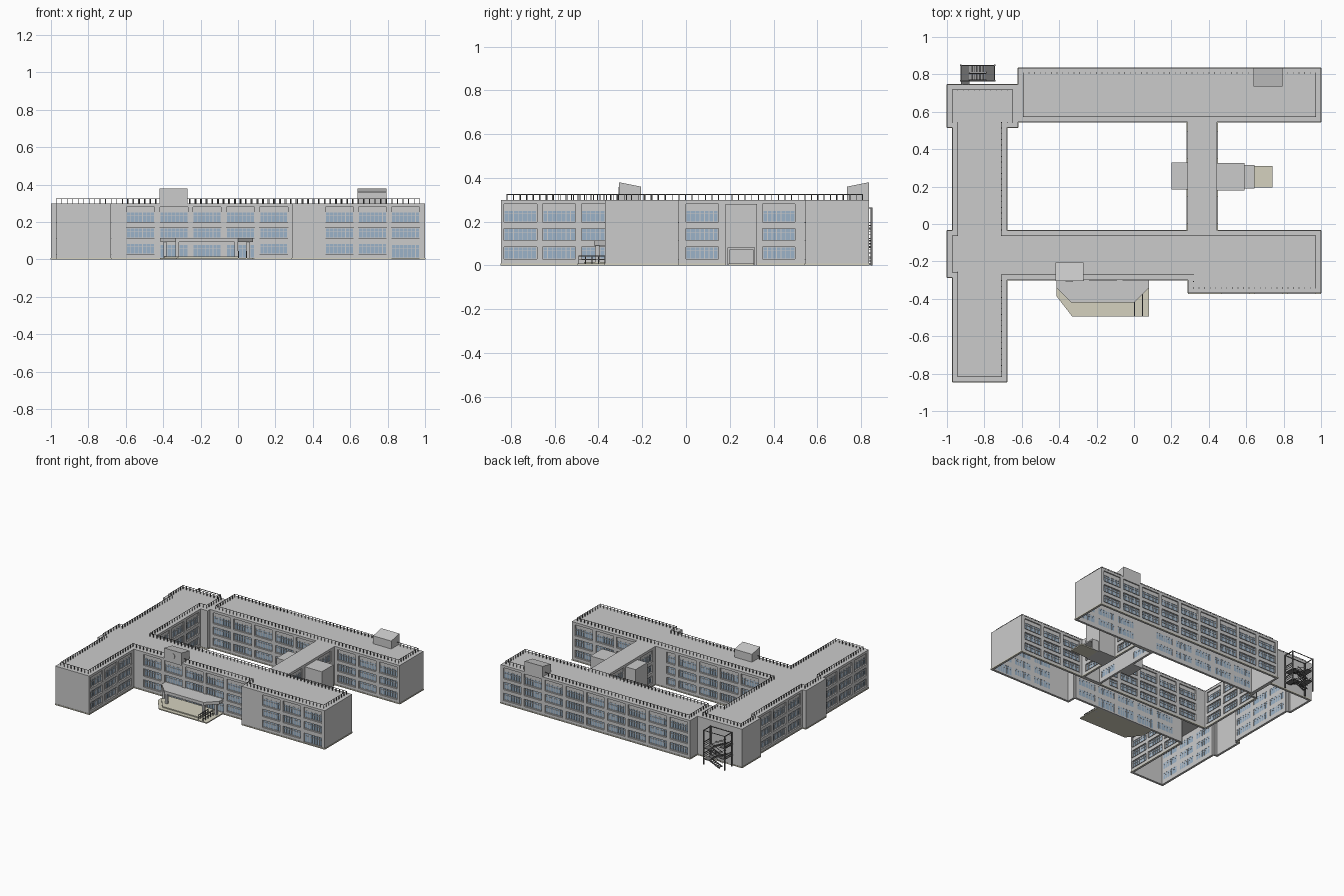
import bpy, bmesh, math
from mathutils import Vector, Matrix

if "Cube" in bpy.data.objects:
    bpy.data.objects.remove(bpy.data.objects["Cube"])

def material(name, rgb):
    m = bpy.data.materials.new(name)
    m.diffuse_color = (*rgb, 1)
    m.use_nodes = True
    m.node_tree.nodes["Principled BSDF"].inputs["Base Color"].default_value = m.diffuse_color
    return m

GLASS = material("window_blue", (0.33, 0.45, 0.58))
WHITE = material("frame_white", (0.8, 0.82, 0.83))
DARK = material("dark_metal", (0.16, 0.16, 0.16))
BEIGE = material("beige_stone", (0.66, 0.64, 0.52))
TOP, T = 0.295, 0.014                     # wall height, wall thickness
FLOORS = [(0.03, 0.085), (0.114, 0.17), (0.198, 0.28)]
DOORS = [(0.008, 0.08)] + FLOORS[1:]

def finish(bm, name, mat=None):
    bmesh.ops.recalc_face_normals(bm, faces=bm.faces)
    me = bpy.data.meshes.new(name)
    bm.to_mesh(me)
    bm.free()
    ob = bpy.data.objects.new(name, me)
    bpy.context.collection.objects.link(ob)
    if mat:
        me.materials.append(mat)
    return ob

def box(bm, lo, hi, M=Matrix()):
    lo, hi = Vector(lo), Vector(hi)
    S = Matrix.Translation((lo + hi) / 2) @ Matrix.Diagonal((*(hi - lo), 1))
    return bmesh.ops.create_cube(bm, size=1, matrix=M @ S)["verts"]

def prism(bm, pts, z0, z1):
    f = bm.faces.new([bm.verts.new((x, y, z0)) for x, y in pts])
    r = bmesh.ops.extrude_face_region(bm, geom=[f], use_keep_orig=True)
    vs = [g for g in r["geom"] if isinstance(g, bmesh.types.BMVert)]
    bmesh.ops.translate(bm, verts=vs, vec=(0, 0, z1 - z0))

def beam(bm, p, q, w, h):
    p, q = Vector(p), Vector(q)
    d = q - p
    M = Matrix.Translation(p) @ d.to_track_quat('X', 'Z').to_matrix().to_4x4()
    box(bm, (0, -w / 2, -h / 2), (d.length, w / 2, h / 2), M)

def frame_along(a, b):
    # local x runs along the wall, local y points into the building
    u = Vector((*b, 0)) - Vector((*a, 0))
    L = u.length
    u.normalize()
    n = Vector((-u.y, u.x, 0))
    M = Matrix((u, n, Vector((0, 0, 1)))).transposed().to_4x4()
    return Matrix.Translation((*a, 0)) @ M, L

def bays(lo, hi, n, w=0.15):
    p = (hi - lo) / n
    return [(lo + p * i + (p - w) / 2, lo + p * i + (p + w) / 2) for i in range(n)]

def window(glass, frames, wall, M, s0, s1, z0, z1):
    head = min(z1, z0 + 0.055) if z0 > 0.02 else z1
    if head < z1:                          # recessed panel above the top windows
        box(wall, (s0, 0.009, head), (s1, T, z1), M)
    box(glass, (s0, 0.011, z0), (s1, 0.013, head), M)
    n = max(2, round((s1 - s0) / 0.022))
    for i in range(n + 1):
        s = s0 + 0.0015 + (s1 - s0 - 0.003) * i / n
        box(frames, (s - 0.0015, 0.008, z0), (s + 0.0015, T, head), M)
    for z in (z0, z0 + (head - z0) * 0.66, head - 0.003):
        box(frames, (s0, 0.008, z), (s1, T, z + 0.003), M)
    if z0 > 0.02:
        box(frames, (s0, -0.003, z0 - 0.003), (s1, 0.01, z0), M)

def building(name, outline, openings, doors=()):
    """outline runs anticlockwise; openings maps edge index to bay ranges on its axis"""
    wall, glass, frames, plinth = (bmesh.new() for _ in range(4))
    for i, a in enumerate(outline):
        b = outline[(i + 1) % len(outline)]
        M, L = frame_along(a, b)
        ax = 0 if abs(b[0] - a[0]) > abs(b[1] - a[1]) else 1
        spans = sorted((*sorted((abs(lo - a[ax]), abs(hi - a[ax]))), (i, k) in doors)
                       for k, (lo, hi) in enumerate(openings.get(i, [])))
        s = 0
        for s0, s1, door in spans:
            box(wall, (s, 0, 0), (s0, T, TOP), M)
            z = 0
            for z0, z1 in DOORS if door else FLOORS:
                box(wall, (s0, 0, z), (s1, T, z0), M)
                window(glass, frames, wall, M, s0, s1, z0, z1)
                z = z1
            box(wall, (s0, 0, z), (s1, T, TOP), M)
            s = s1
        box(wall, (s, 0, 0), (L, T, TOP), M)
        box(plinth, (0, -0.003, 0), (L, 0, 0.008), M)
    finish(wall, name + "_walls")
    finish(glass, name + "_glass", GLASS)
    finish(frames, name + "_window_frames", WHITE)
    finish(plinth, name + "_plinth", BEIGE)
    roof = bmesh.new()
    prism(roof, outline, TOP - 0.004, TOP + 0.004)
    finish(roof, name + "_roof")

def railing(name, outline, inset=0.028):
    bm = bmesh.new()
    n = len(outline)
    pts = []
    for i in range(n):                     # inset corner of a right-angled outline
        p, q, r = (Vector(outline[(i + k) % n]) for k in (-1, 0, 1))
        u, v = (q - p).normalized(), (r - q).normalized()
        pts.append(q + inset * (Vector((-u.y, u.x)) + Vector((-v.y, v.x))))
    for i in range(n):
        M, L = frame_along(pts[i], pts[(i + 1) % n])
        k = max(1, round(L / 0.03))
        for j in range(k):
            box(bm, (L * j / k - 0.002, -0.002, TOP), (L * j / k + 0.002, 0.002, 0.326), M)
        box(bm, (0, -0.001, 0.323), (L, 0.001, 0.326), M)
    finish(bm, name, DARK)

# west wing and south block
WS = [(-.97, -.845), (-.68, -.845), (-.68, -.30), (.29, -.30), (.29, -.37), (1, -.37),
      (1, -.035), (-.68, -.035), (-.68, .515), (-.62, .515), (-.62, .745), (-1, .745),
      (-1, .515), (-.97, .515), (-.97, -.035), (-1, -.035), (-1, -.285), (-.97, -.285)]
main_row, east_row = bays(-.61, .28, 5), bays(.455, .985, 3)
mid_row = bays(-.03, .51, 3)
building("west_south", WS, {
    1: bays(-.845, -.315, 3),              # wing, east side
    2: main_row,                           # entrance front
    4: east_row,                           # east part of the front
    6: main_row[:4] + [(.12, .19)] + east_row,   # courtyard side
    7: mid_row, 13: mid_row,               # both sides of the wing's middle
    17: bays(-.835, -.295, 3)},            # wing, west side
    doors={(2, 1), (2, 2), (2, 3), (4, 2)})
railing("west_south_roof_railing", WS)

# north block
NB = [(-.62, .545), (1, .545), (1, .835), (-.62, .835)]
row = bays(-.61, .99, 9)
building("north", NB, {0: [b for b in row if b[1] < .28 or b[0] > .45], 2: row})
railing("north_roof_railing", NB)

# connecting corridor with its two side boxes
LINK = [(.285, -.035), (.445, -.035), (.445, .545), (.285, .545)]
sides = [(0, .148), (.35, .498)]
building("corridor", LINK, {1: sides, 3: sides})
for name, x0, x1, y0, y1 in (("east_stair_box", .445, .59, .18, .325),
                             ("west_stair_box", .2, .285, .185, .33)):
    bm = bmesh.new()
    box(bm, (x0, y0, 0), (x1, y1, .28))
    finish(bm, name)

# courtyard porch
bm = bmesh.new()
box(bm, (.59, .19, .072), (.645, .315, .082))
for y in (.19, .305):
    box(bm, (.59, y, 0), (.645, y + .01, .072))
finish(bm, "courtyard_porch")
bm = bmesh.new()
box(bm, (.589, .215, .01), (.593, .29, .064))
finish(bm, "courtyard_door", WHITE)
bm = bmesh.new()
box(bm, (.59, .195, 0), (.74, .31, .01))
finish(bm, "courtyard_step", BEIGE)

# rooftop boxes with sloping tops
for name, x0, x1, y0, y1, high_south in (("clock_box", -.42, -.27, -.305, -.205, True),
                                         ("roof_hatch_box", .64, .795, .735, .835, False)):
    bm = bmesh.new()
    mid = (y0 + y1) / 2
    for v in box(bm, (x0, y0, TOP - .01), (x1, y1, .38)):
        if v.co.z > .35 and (v.co.y < mid) != high_south:
            v.co.z = .36
    finish(bm, name)
bm = bmesh.new()
turn = Matrix.Translation((-.345, -.306, .338)) @ Matrix.Rotation(math.pi / 2, 4, 'X')
bmesh.ops.create_cone(bm, cap_ends=True, segments=16, radius1=.02, radius2=.02, depth=.004, matrix=turn)
finish(bm, "clock_face")

# main entrance canopy, columns, platform and ramp rails
bm = bmesh.new()
prism(bm, [(-.415, -.30), (-.415, -.34), (-.335, -.42), (0, -.42), (.08, -.34), (.08, -.30)], .092, .115)
finish(bm, "entrance_canopy")
bm = bmesh.new()
for x, y in ((-.39, -.345), (-.325, -.405), (-.01, -.405), (.055, -.345)):
    box(bm, (x - .009, y - .009, 0), (x + .009, y + .009, .093))
finish(bm, "canopy_columns")
bm = bmesh.new()
prism(bm, [(-.415, -.30), (-.415, -.385), (-.33, -.495), (.08, -.495), (.08, -.30)], 0, .008)
prism(bm, [(-.395, -.30), (-.395, -.37), (-.32, -.465), (0, -.465), (0, -.30)], .006, .016)
finish(bm, "entrance_platform", BEIGE)
bm = bmesh.new()
for x in (.003, .045):
    for k in range(5):
        y = -.49 + k * .03
        box(bm, (x - .002, y - .002, .006), (x + .002, y + .002, .045))
    beam(bm, (x, -.49, .044), (x, -.37, .044), .004, .004)
    beam(bm, (x, -.49, .026), (x, -.37, .026), .003, .003)
finish(bm, "ramp_railings", DARK)

# fire escape on the north-west end
bm = bmesh.new()
XL, XR, Y0, Y1, H = -.925, -.745, .765, .848, .084
for x in (XL, XR):
    for y in (Y0, Y1):
        box(bm, (x - .004, y - .004, 0), (x + .004, y + .004, .265))
    for z in (.085, .17, .262):
        beam(bm, (x, Y0, z), (x, Y1, z), .005, .005)
for y in (Y0, Y1):
    beam(bm, (XL, y, .262), (XR, y, .262), .004, .004)
for i in range(2):
    z0, zm, z1 = H * i, H * (i + .5), H * (i + 1)
    box(bm, (XL, .745, z1 - .004), (XL + .045, Y1, z1))
    box(bm, (XR - .045, Y0, zm - .004), (XR, Y1, zm))
    for za, x in ((z1, XL), (zm, XR)):
        for dz in (.015, .03):
            beam(bm, (x, Y0, za + dz), (x, Y1, za + dz), .003, .003)
    for ya, za, zb in ((.812, z0, zm), (.77, z1, zm)):
        for y in (ya, ya + .034):
            beam(bm, (XL + .045, y, za + .004), (XR - .045, y, zb), .004, .008)
            beam(bm, (XL + .045, y, za + .03), (XR - .045, y, zb + .03), .003, .003)
        for k in range(6):
            x, z = XL + .052 + k * .0145, za + (zb - za) * (k + .5) / 6
            box(bm, (x, ya, z - .0015), (x + .012, ya + .034, z + .0015))
finish(bm, "fire_escape", DARK)
bm = bmesh.new()
for z in (0, H, 2 * H):
    box(bm, (-.915, .744, z + .005), (-.885, .748, z + .06))
finish(bm, "fire_escape_doors", WHITE)
